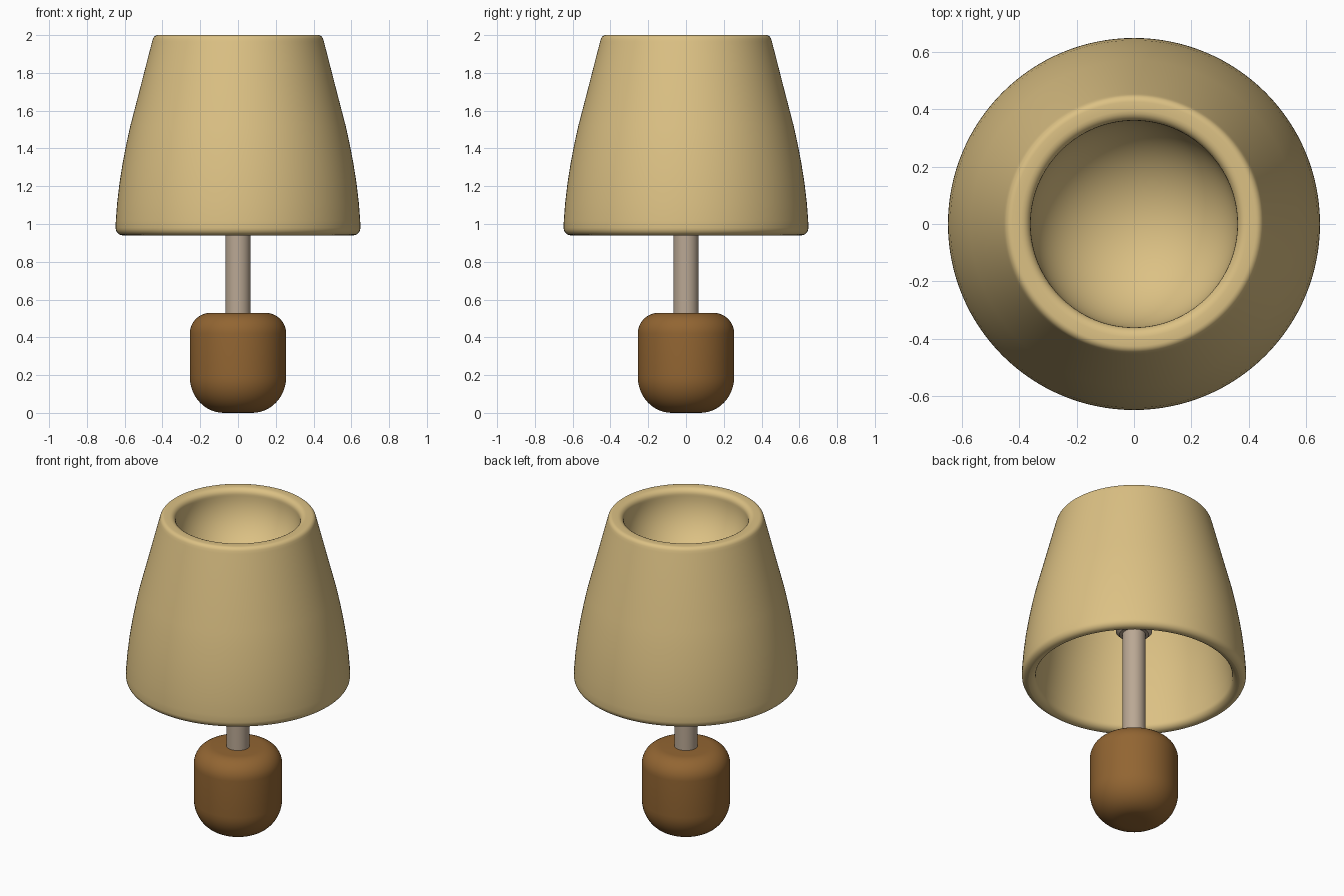
import bpy, bmesh, math

if "Cube" in bpy.data.objects:
    bpy.data.objects.remove(bpy.data.objects["Cube"])


def lin(c):
    c /= 255
    return c / 12.92 if c <= 0.04045 else ((c + 0.055) / 1.055) ** 2.4


def material(name, r, g, b):
    m = bpy.data.materials.new(name)
    m.diffuse_color = (lin(r), lin(g), lin(b), 1)
    m.use_nodes = True
    m.node_tree.nodes["Principled BSDF"].inputs["Base Color"].default_value = m.diffuse_color
    return m


def lathe(name, profile, mat, seg=96):
    """Revolve an (r, z) profile, running so the solid is closed at the axis."""
    bm = bmesh.new()
    rings = []
    for r, z in profile:
        if r < 1e-6:
            rings.append([bm.verts.new((0, 0, z))])
        else:
            rings.append([bm.verts.new((r * math.cos(2 * math.pi * i / seg),
                                        r * math.sin(2 * math.pi * i / seg), z))
                          for i in range(seg)])
    for a, b in zip(rings, rings[1:]):
        for i in range(seg):
            j = (i + 1) % seg
            if len(a) == 1:
                bm.faces.new((a[0], b[j], b[i]))
            elif len(b) == 1:
                bm.faces.new((a[i], a[j], b[0]))
            else:
                bm.faces.new((a[i], a[j], b[j], b[i]))
    bmesh.ops.recalc_face_normals(bm, faces=bm.faces)
    me = bpy.data.meshes.new(name)
    bm.to_mesh(me)
    bm.free()
    me.materials.append(mat)
    ob = bpy.data.objects.new(name, me)
    bpy.context.collection.objects.link(ob)
    bpy.ops.object.select_all(action='DESELECT')
    ob.select_set(True)
    bpy.context.view_layer.objects.active = ob
    bpy.ops.object.shade_smooth_by_angle(angle=math.radians(40))
    return ob


def arc(cr, cz, rr, rz, a0, a1, n=8):
    """Elliptical arc points in the (r, z) plane, angles in degrees."""
    out = []
    for i in range(n + 1):
        a = math.radians(a0 + (a1 - a0) * i / n)
        out.append((max(0, cr + rr * math.cos(a)), cz + rz * math.sin(a)))
    return out


cream = material("shade cream", 220, 193, 132)
wood = material("base brown", 146, 101, 50)
metal = material("stem taupe", 186, 168, 148)

# rounded wooden base
base = [(0, 0)] + arc(0.075, 0.19, 0.18, 0.19, -90, 0, 12)
base += arc(0.145, 0.42, 0.11, 0.11, 0, 90, 10) + [(0, 0.53)]
lathe("base", base, wood)

# stem and the collar inside the shade
lathe("stem", [(0, 0.5), (0.067, 0.5), (0.067, 1.58), (0, 1.58)], metal, 48)
lathe("collar", [(0, 1.25), (0.085, 1.25), (0.105, 1.27), (0.105, 1.58), (0, 1.58)], metal, 48)

# thick shade: underside of the bowl, inner wall, lip, outer wall, top rim, bowl
shade = arc(0, 1.85, 0.38, 0.28, -90, -30, 10)
shade += [(0.40, 1.73), (0.47, 1.55), (0.53, 1.3), (0.565, 1.05)]
shade += arc(0.61, 0.98, 0.042, 0.04, 180, 270, 6)
shade += arc(0.61, 0.98, 0.038, 0.04, 270, 360, 6)
shade += [(0.647, 1.02), (0.64, 1.11), (0.627, 1.22), (0.611, 1.32), (0.592, 1.42),
          (0.57, 1.52), (0.523, 1.7), (0.455, 1.965)]
shade += arc(0.425, 1.97, 0.027, 0.03, 20, 90, 5)
shade += arc(0.395, 1.965, 0.035, 0.035, 90, 180, 5)
shade += arc(0, 1.955, 0.36, 0.33, 0, -90, 20)
lathe("lampshade", shade, cream, 128)
